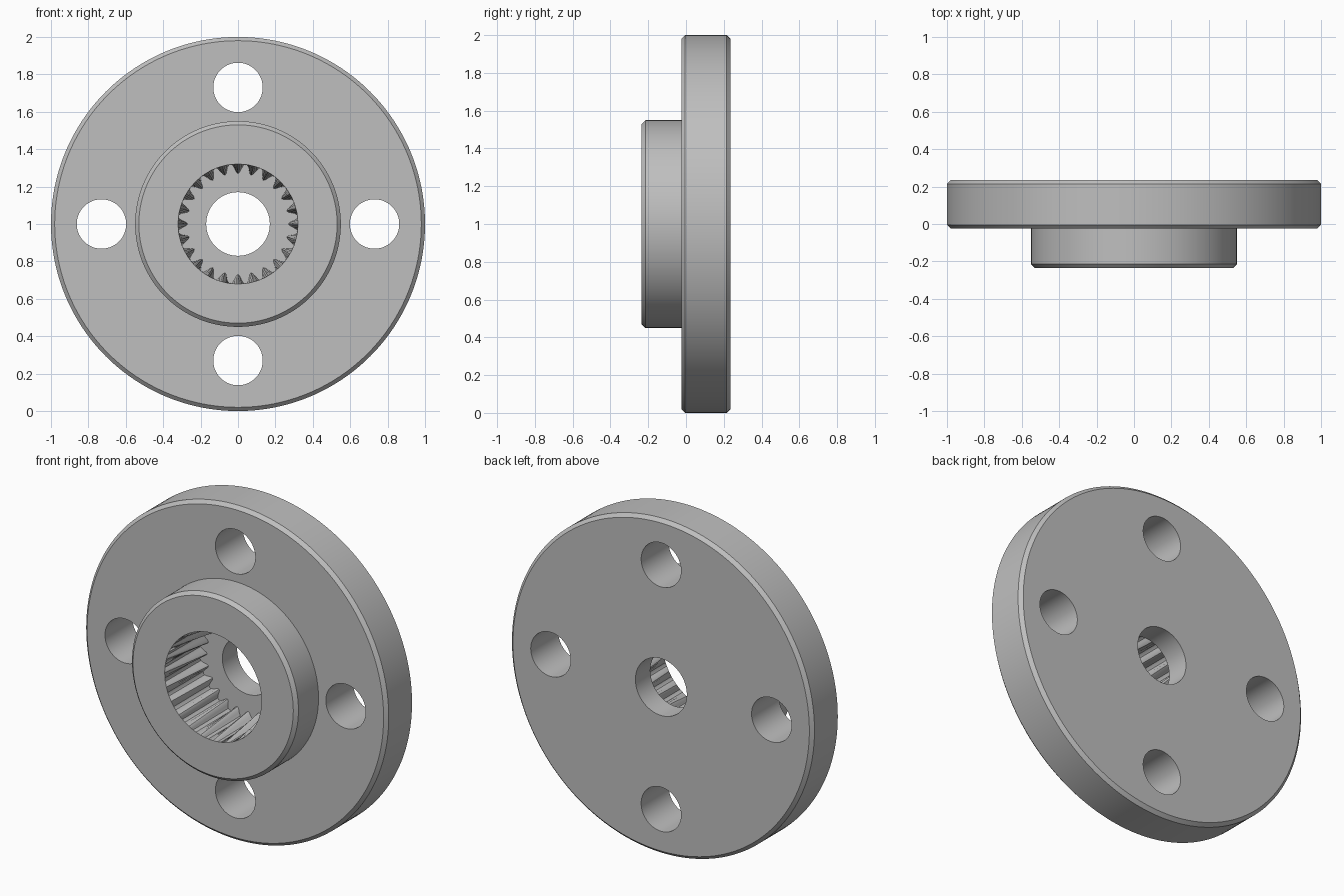
import bpy, bmesh, math

if "Cube" in bpy.data.objects:
    bpy.data.objects.remove(bpy.data.objects["Cube"], do_unlink=True)

metal = bpy.data.materials.new("grey_metal")
metal.use_nodes = True
GREY = (0.52, 0.52, 0.52, 1)
metal.diffuse_color = GREY
metal.node_tree.nodes["Principled BSDF"].inputs["Base Color"].default_value = GREY

SEGMENTS = 192
FRONT, STEP, BACK = -0.235, -0.025, 0.235
FLOOR = 0.095          # bottom of the splined socket
BEVEL = 0.02


def loft(name, rings, cx=0, cz=1):
    """Closed solid through rings (y, radius) along y; radius may be a function of the point index."""
    bm = bmesh.new()
    loops = []
    for y, radius in rings:
        loop = []
        for i in range(SEGMENTS):
            r = radius(i) if callable(radius) else radius
            a = math.tau * i / SEGMENTS
            loop.append(bm.verts.new((cx + r * math.sin(a), y, cz + r * math.cos(a))))
        loops.append(loop)
    for low, high in zip(loops, loops[1:]):
        for i in range(SEGMENTS):
            j = (i + 1) % SEGMENTS
            bm.faces.new((low[i], low[j], high[j], high[i]))
    bm.faces.new(loops[0])
    bm.faces.new(loops[-1])
    bmesh.ops.recalc_face_normals(bm, faces=bm.faces)
    mesh = bpy.data.meshes.new(name)
    bm.to_mesh(mesh)
    bm.free()
    mesh.materials.append(metal)
    obj = bpy.data.objects.new(name, mesh)
    bpy.context.collection.objects.link(obj)
    return obj


def tooth_radius(i):
    """Pointed inward teeth, eight points per tooth."""
    height = (1, 0.85, 0.42, 0.06, 0, 0.06, 0.42, 0.85)[i % 8]
    return 0.32 - 0.05 * height


# Stepped disc with hub and bevelled rims
flange = loft("flanged_hub", [
    (FRONT, 0.55 - BEVEL), (FRONT + BEVEL, 0.55), (STEP, 0.55),
    (STEP, 1 - BEVEL), (STEP + BEVEL, 1),
    (BACK - BEVEL, 1), (BACK, 1 - BEVEL)])

# Cutters: tapered splined socket, centre bore and four bolt holes
cutters = [
    loft("socket_cutter", [(-0.3, 0.32), (FRONT, 0.32), (FLOOR, tooth_radius)]),
    loft("bore_cutter", [(0, 0.17), (0.3, 0.17)]),
]
for k in range(4):
    a = k * math.pi / 2
    cutters.append(loft("bolt_hole_cutter", [(-0.15, 0.132), (0.3, 0.132)],
                        0.73 * math.sin(a), 1 + 0.73 * math.cos(a)))

bpy.ops.object.select_all(action="DESELECT")
flange.select_set(True)
bpy.context.view_layer.objects.active = flange
for cutter in cutters:
    cutter.hide_render = True
    mod = flange.modifiers.new("cut", "BOOLEAN")
    mod.operation = "DIFFERENCE"
    mod.solver = "EXACT"
    mod.object = cutter
    bpy.ops.object.modifier_apply(modifier=mod.name)
    bpy.data.objects.remove(cutter, do_unlink=True)

bpy.ops.object.shade_smooth_by_angle(angle=math.radians(25))
